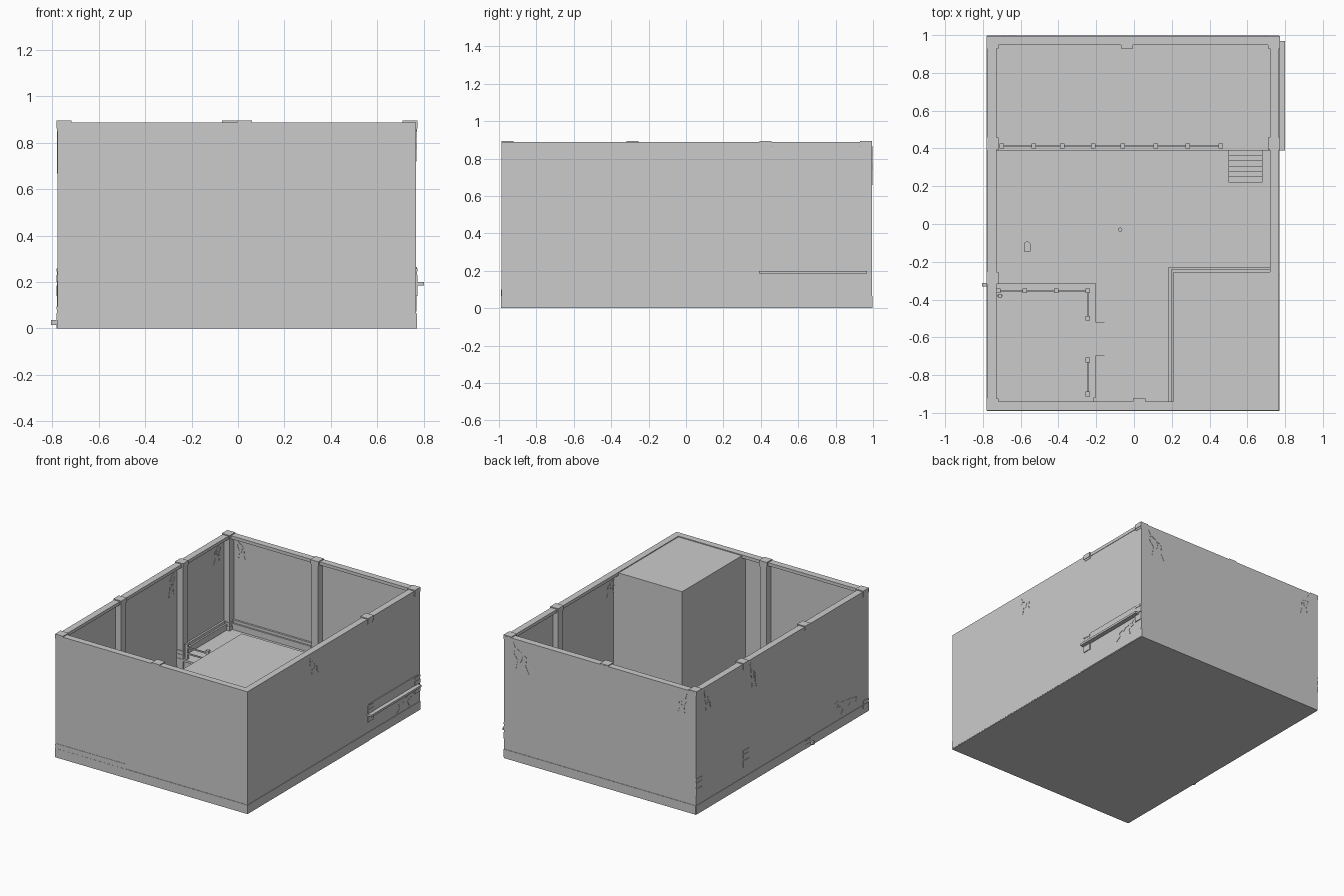
import bpy, bmesh
from mathutils import Vector

if "Cube" in bpy.data.objects:
    bpy.data.objects.remove(bpy.data.objects["Cube"])

X0, X1, Y0, Y1 = -0.777, 0.767, -0.987, 0.995   # outer wall planes
TOP, UP, LOW = 0.885, 0.20, 0.036               # wall top, upper deck, low deck
T = 0.008                                       # wall thickness


def add_box(bm, x0, x1, y0, y1, z0, z1):
    r = bmesh.ops.create_cube(bm, size=1)
    for v in r['verts']:
        v.co = Vector(((x0 + x1) / 2 + v.co.x * (x1 - x0),
                       (y0 + y1) / 2 + v.co.y * (y1 - y0),
                       (z0 + z1) / 2 + v.co.z * (z1 - z0)))


def finish(name, bm):
    me = bpy.data.meshes.new(name)
    bm.to_mesh(me)
    bm.free()
    ob = bpy.data.objects.new(name, me)
    bpy.context.collection.objects.link(ob)
    return ob


def boxes(name, *specs):
    bm = bmesh.new()
    for s in specs:
        add_box(bm, *s)
    return finish(name, bm)


# floor and four thin walls
boxes("floor", (X0, X1, Y0, Y1, 0, 0.006))
boxes("wall_front", (X0, X1, Y0, Y0 + T, 0, TOP))
boxes("wall_back", (X0, X1, Y1 - T, Y1, 0, TOP))
boxes("wall_left", (X0, X0 + T, Y0, Y1, 0, TOP))
boxes("wall_right", (X1 - T, X1, Y0, 0.42, 0, TOP),
      (X1 - T - 0.003, X1 - 0.003, 0.42, Y1, 0, TOP))

# top rail running around the inside of the walls
R = 0.048
for name, s in {"rail_front": (X0, X1, Y0, Y0 + R), "rail_back": (X0, X1, Y1 - R, Y1),
                "rail_left": (X0, X0 + R, Y0, Y1), "rail_right": (X1 - R, X1, Y0, Y1)}.items():
    boxes(name, (*s, 0.865, 0.888))

# upper deck at the back, its edge running out through the right wall
boxes("upper_deck", (X0, X1, 0.405, Y1, 0, 0.185))
boxes("upper_deck_slab", (X0, 0.80, 0.39, 0.968, 0.185, UP))

# low corner deck with edge trim
boxes("low_deck", (X0, -0.215, Y0, -0.325, 0, LOW - 0.002))
boxes("low_deck_edge", (-0.805, -0.205, -0.332, -0.312, 0.015, LOW),
      (-0.222, -0.205, -0.92, -0.312, 0.015, LOW))

# tall block in the front right corner, with stepped baseboard
boxes("corner_block", (0.208, X1 - T, Y0 + T, -0.253, 0, 0.882))
boxes("block_baseboard", (0.182, X1 - T, Y0 + T, -0.228, 0, 0.045),
      (0.195, X1 - T, Y0 + T, -0.241, 0.045, 0.068))


# stepped baseboards along the walls
def baseboard(name, side, a, b, z):
    specs = []
    for d, za, zb in ((0.034, z, z + 0.045), (0.022, z + 0.045, z + 0.065)):
        specs.append({"L": (X0, X0 + d, a, b, za, zb), "R": (X1 - d, X1 + 0.003, a, b, za, zb),
                      "F": (a, b, Y0 - 0.002, Y0 + d, za, zb),
                      "B": (a, b, Y1 - d, Y1, za, zb)}[side])
    boxes(name, *specs)


baseboard("baseboard_left_mid", "L", -0.32, 0.405, 0)
baseboard("baseboard_left_low", "L", Y0, -0.32, LOW)
baseboard("baseboard_left_upper", "L", 0.405, Y1, UP)
baseboard("baseboard_right", "R", Y0, 0.405, 0)
baseboard("baseboard_right_upper", "R", 0.405, 0.97, UP)
baseboard("baseboard_front", "F", -0.215, X1, 0)
baseboard("baseboard_front_low", "F", X0, -0.215, LOW)
baseboard("baseboard_back_upper", "B", X0, X1, UP)

# outer skirt at the foot of the walls
boxes("outer_skirt", (X0 - 0.001, X1 + 0.003, Y0 - 0.003, Y0, 0, 0.065),
      (X0, X1, Y1, Y1 + 0.003, 0, 0.065), (X1, X1 + 0.004, Y0, Y1, 0.004, 0.065),
      (X0 - 0.003, X0, Y0, Y1, 0, 0.065))

# square columns with moulded feet and caps
cols = [(-0.75, 0.962, UP), (-0.037, 0.962, UP), (0.741, 0.962, UP), (0.741, 0.425, UP),
        (-0.75, 0.425, UP), (-0.75, -0.285, 0), (-0.75, -0.955, LOW), (0.028, -0.955, 0)]
for i, (x, y, z) in enumerate(cols):
    def sq(h, a, b):
        return (x - h, x + h, y - h, y + h, a, b)
    parts = [sq(0.026, z, 0.86), sq(0.032, z, z + 0.03), sq(0.029, z + 0.03, z + 0.045),
             sq(0.032, z + 0.045, z + 0.058), sq(0.029, 0.848, 0.862), sq(0.032, 0.862, 0.895)]
    if z == UP:                                 # lower shaft below the deck
        parts += [sq(0.0265, 0.07, UP), sq(0.032, 0.14, 0.185)]
    boxes(f"column_{i + 1}", *parts)


# railings: square posts with caps, joined by a top and a bottom bar
def railing(name, pts, z, h=0.10):
    specs = []
    for x, y in pts:
        specs += [(x - 0.009, x + 0.009, y - 0.009, y + 0.009, z, z + h),
                  (x - 0.012, x + 0.012, y - 0.012, y + 0.012, z + h, z + h + 0.01)]
    (xa, ya), (xb, yb) = pts[0], pts[-1]
    for zz in (0.035, 0.08):
        specs.append((min(xa, xb) - 0.004, max(xa, xb) + 0.004, min(ya, yb) - 0.004,
                      max(ya, yb) + 0.004, z + zz, z + zz + 0.01))
    boxes(name, *specs)


railing("upper_railing", [(x, 0.413) for x in
                          (-0.70, -0.53, -0.38, -0.215, -0.06, 0.115, 0.285, 0.46)], UP)
railing("low_railing_back", [(x, -0.353) for x in (-0.72, -0.578, -0.412, -0.245)], LOW)
railing("low_railing_side_a", [(-0.245, -0.353), (-0.245, -0.50)], LOW)
railing("low_railing_side_b", [(-0.245, -0.72), (-0.245, -0.90)], LOW)

# stairs: steep flight to the upper deck, shallow flight to the low deck
n = 6
boxes("upper_stairs", *[(0.50, 0.68, 0.22 + 0.17 * i / n, 0.22 + 0.17 * (i + 1) / n,
                         0, UP * (i + 1) / (n + 0.5)) for i in range(n)])
boxes("low_stairs", *[(-0.21 + 0.08 * i / n, -0.21 + 0.08 * (i + 1) / n, -0.70, -0.52,
                       0, LOW * (n - i) / n) for i in range(n)])


# wall cracks: tapering branches that show on both wall faces
def crack(name, axis, pos, u, z, su, sz):
    bm = bmesh.new()
    branches = [([(0, 0), (.12, -.18), (.05, -.4), (.3, -.6), (.2, -.95)], .05),
                ([(.12, -.18), (.5, -.3), (.85, -.45), (.8, -.75), (1, -1)], .045),
                ([(.5, -.3), (.6, -.5), (.5, -.65)], .03)]
    for path, w in branches:
        prev = None
        for k, (a, b) in enumerate(path):
            ww = w * (1 - k / len(path)) + 0.008
            loop = []
            for du, d in ((-ww, -1), (ww, -1), (ww, 1), (-ww, 1)):
                cu, cz, off = u + (a + du) * su, z + (b + du * .6) * sz, pos + d * (T / 2 + 0.002)
                loop.append(bm.verts.new((off, cu, cz) if axis == 'X' else (cu, off, cz)))
            if prev:
                for j in range(4):
                    bm.faces.new((prev[j], prev[j - 1], loop[j - 1], loop[j]))
            else:
                bm.faces.new(loop)
            prev = loop
        bm.faces.new(prev)
    bmesh.ops.recalc_face_normals(bm, faces=bm.faces)
    finish(name, bm)


XL, XR, YB = X0 + T / 2, X1 - T / 2, Y1 - T / 2
crack("crack_right_top", 'X', XR, -0.27, 0.85, 0.10, 0.13)
crack("crack_right_low", 'X', XR, 0.91, 0.175, -0.18, 0.10)
crack("crack_left_low", 'X', XL, -0.62, 0.20, -0.28, 0.11)
crack("crack_left_back", 'X', XL, 0.90, 0.86, -0.08, 0.15)
crack("crack_left_mid", 'X', XL, 0.37, 0.86, -0.07, 0.19)
crack("crack_back_right", 'Y', YB, 0.70, 0.86, -0.13, 0.20)
crack("crack_back_left", 'Y', YB, -0.70, 0.86, 0.07, 0.15)

# small loose props: rounded slab, floor stud, wall bracket
bm = bmesh.new()
add_box(bm, -0.583, -0.548, -0.145, -0.11, 0.006, 0.022)
bmesh.ops.create_cone(bm, cap_ends=True, segments=16, radius1=0.0175, radius2=0.0175, depth=0.016)
for v in bm.verts[8:] if not bm.verts.ensure_lookup_table() else []:
    v.co += Vector((-0.5655, -0.11, 0.014))
finish("rounded_slab", bm)
bm = bmesh.new()
bmesh.ops.create_cone(bm, cap_ends=True, segments=16, radius1=0.011, radius2=0.011, depth=0.01)
bmesh.ops.translate(bm, verts=bm.verts, vec=(-0.073, -0.03, 0.009))
finish("floor_stud", bm)
boxes("wall_bracket", (-0.72, -0.70, -0.39, -0.37, LOW, LOW + 0.06),
      (-0.725, -0.695, -0.385, -0.375, LOW + 0.04, LOW + 0.05))
